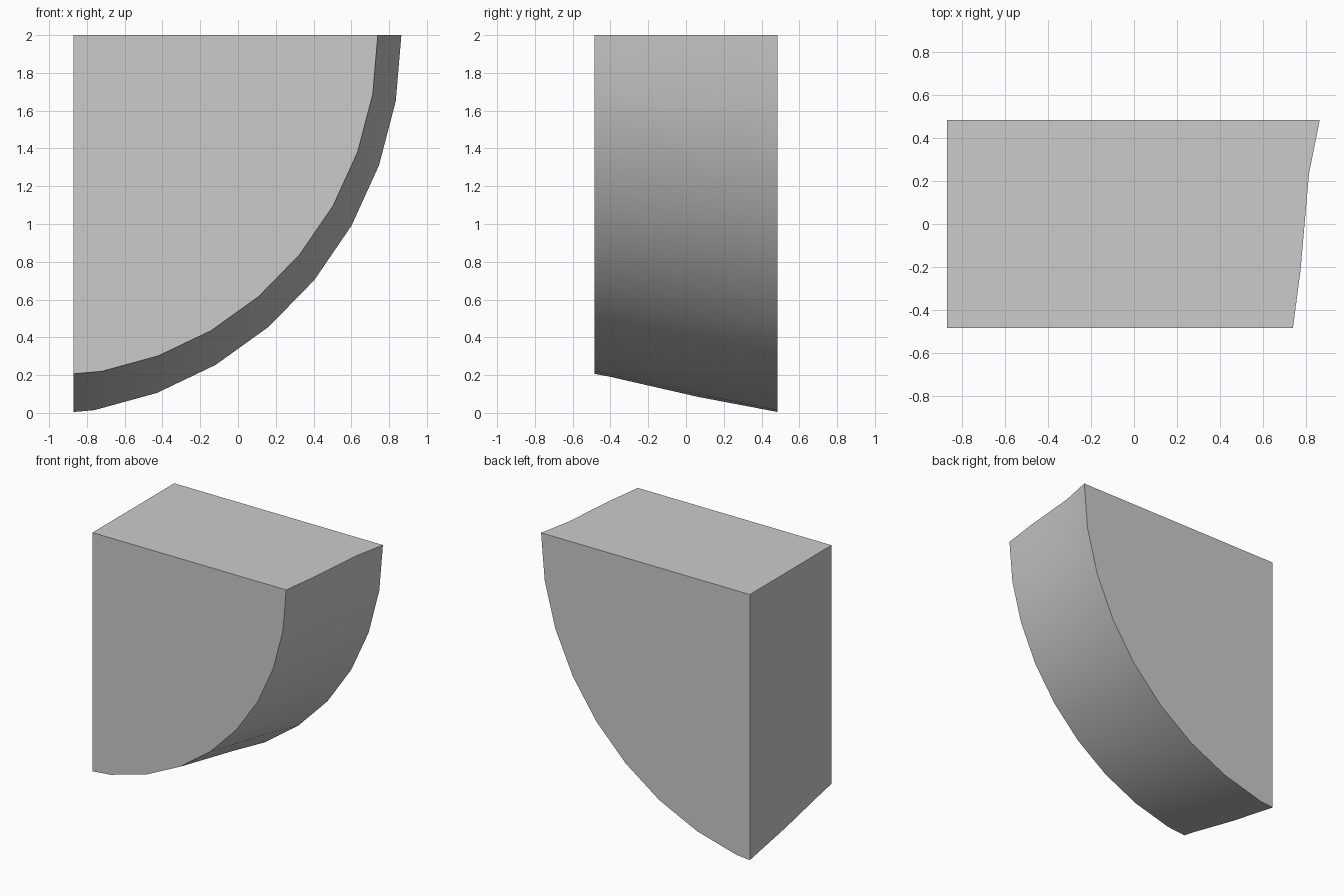
import bpy
import bmesh
from math import cos, sin, radians

if "Cube" in bpy.data.objects:
    bpy.data.objects.remove(bpy.data.objects["Cube"], do_unlink=True)

LEFT, TOP, HALF = -0.87, 2.0, 0.485
STEPS = 9  # ten-degree segments over the quarter arc


def mix(a, b, t):
    return a + (b - a) * t


def arc_point(f, i):
    """Point on the quarter ellipse; f runs from the front (0) to the back (1)."""
    rx, rz, cx = mix(1.767, 1.967, f), mix(1.807, 2.016, f), mix(-1.027, -1.102, f)
    a = radians(10 * i)
    return cx + rx * cos(a), TOP - rz * sin(a)


# Sections from front to back: (y, bulge) at the top and at the bottom of the arc
sections = [
    ((-HALF, 0.0), (-HALF, 0.0)),
    ((-0.22, 0.28), (-0.40, 0.08)),
    ((0.235, 0.6), (0.06, 0.6)),
    ((HALF, 1.0), (HALF, 1.0)),
]

bm = bmesh.new()
rows = []
for (y0, f0), (y1, f1) in sections:
    row = []
    for i in range(STEPS + 1):
        t = i / STEPS
        f = mix(f0, f1, t)
        x, z = arc_point(f, i)
        if i == STEPS:  # trim the last segment at the flat side
            px, pz = arc_point(f, i - 1)
            z = mix(pz, z, (px - LEFT) / (px - x))
            x = LEFT
        row.append(bm.verts.new((x, mix(y0, y1, t), z)))
    rows.append(row)

# Curved underside
for a, b in zip(rows, rows[1:]):
    for i in range(STEPS):
        bm.faces.new((a[i], a[i + 1], b[i + 1], b[i])).smooth = True

# Flat front, back, top and side
front_corner = bm.verts.new((LEFT, -HALF, TOP))
back_corner = bm.verts.new((LEFT, HALF, TOP))
bm.faces.new([front_corner] + rows[0])
bm.faces.new([back_corner] + rows[-1])
bm.faces.new([front_corner] + [r[0] for r in rows] + [back_corner])
bm.faces.new([front_corner] + [r[-1] for r in rows] + [back_corner])
bmesh.ops.recalc_face_normals(bm, faces=bm.faces[:])

mesh = bpy.data.meshes.new("quarter_round_block")
bm.to_mesh(mesh)
bm.free()
block = bpy.data.objects.new("quarter_round_block", mesh)
bpy.context.collection.objects.link(block)

# Plain grey
grey = bpy.data.materials.new("light grey")
grey.use_nodes = True
grey.diffuse_color = (0.6, 0.6, 0.6, 1)
grey.node_tree.nodes["Principled BSDF"].inputs["Base Color"].default_value = (0.6, 0.6, 0.6, 1)
mesh.materials.append(grey)

bpy.ops.object.select_all(action="DESELECT")
block.select_set(True)
bpy.context.view_layer.objects.active = block
bpy.ops.object.shade_smooth_by_angle(angle=radians(30))
